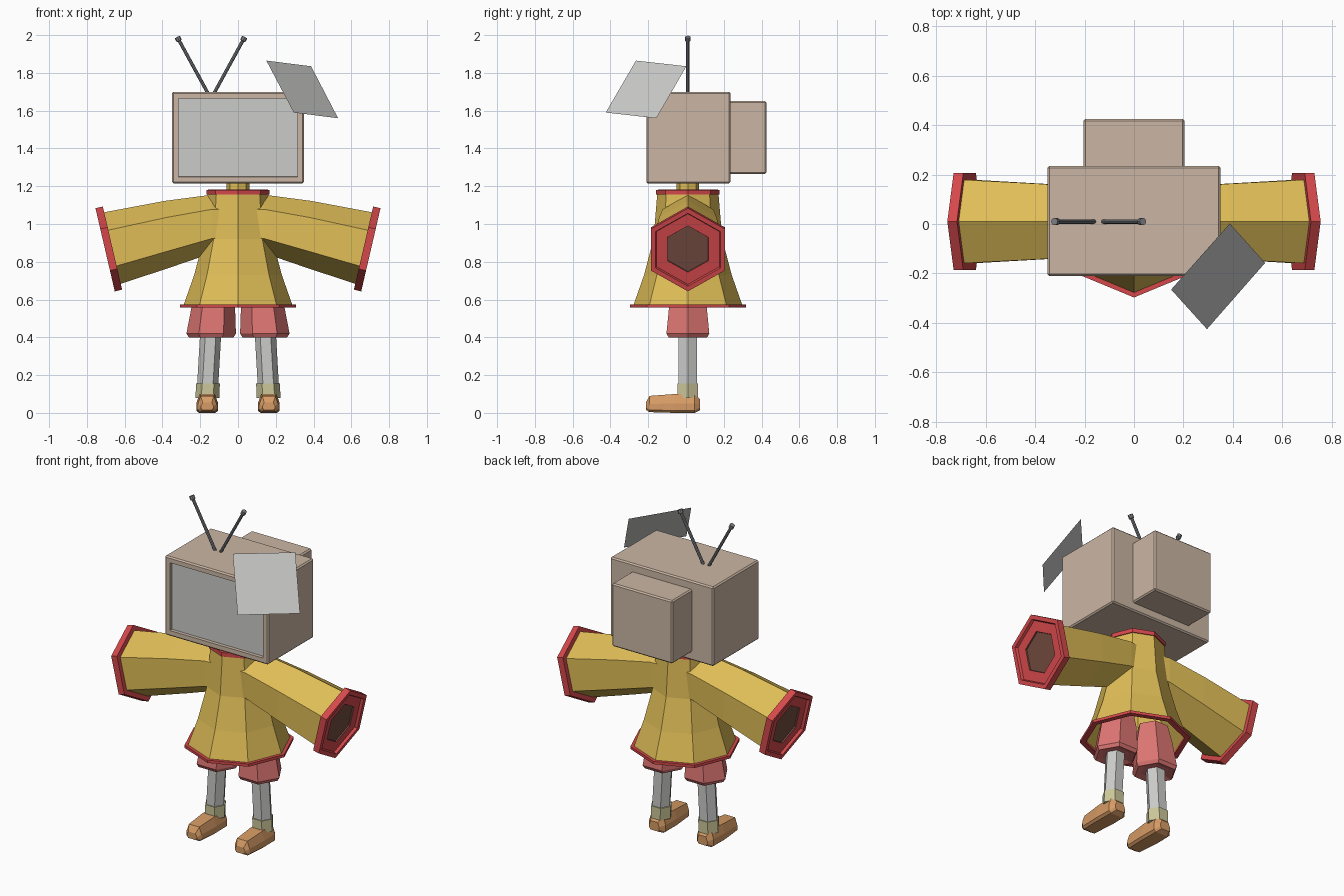
import bpy, bmesh, math
from mathutils import Vector

if "Cube" in bpy.data.objects:
    bpy.data.objects.remove(bpy.data.objects["Cube"])

CY = 0.01  # shared centre line in y


def material(name, r, g, b):
    m = bpy.data.materials.new(name)
    m.use_nodes = True
    m.diffuse_color = (r, g, b, 1)
    m.node_tree.nodes["Principled BSDF"].inputs["Base Color"].default_value = (r, g, b, 1)
    return m


YELLOW = material("coat yellow", 0.74, 0.51, 0.095)
RED = material("trim red", 0.66, 0.065, 0.07)
PINK = material("shorts pink", 0.72, 0.18, 0.17)
TAN = material("case tan", 0.60, 0.47, 0.37)
GREY = material("pale grey", 0.60, 0.60, 0.59)
METAL = material("metal grey", 0.21, 0.22, 0.24)
SOCK = material("sock cream", 0.60, 0.57, 0.32)
SHOE = material("shoe orange", 0.68, 0.33, 0.13)
BROWN = material("sleeve brown", 0.17, 0.07, 0.05)


def finish(name, bm, mats):
    bmesh.ops.recalc_face_normals(bm, faces=bm.faces)
    mesh = bpy.data.meshes.new(name)
    bm.to_mesh(mesh)
    bm.free()
    for m in mats:
        mesh.materials.append(m)
    ob = bpy.data.objects.new(name, mesh)
    bpy.context.collection.objects.link(ob)
    return ob


def ring(centre, radius, n, phase=0.0, u=(1, 0, 0), v=(0, 1, 0)):
    """Regular polygon in the plane of u and v."""
    c, u, v = Vector(centre), Vector(u), Vector(v)
    angles = [math.tau * i / n + phase for i in range(n)]
    return [c + radius * (math.cos(a) * u + math.sin(a) * v) for a in angles]


def loft(name, rings, mats, band=lambda i: 0):
    """Closed skin through the rings; band(i) picks the material of each strip."""
    bm = bmesh.new()
    loops = [[bm.verts.new(p) for p in r] for r in rings]
    n = len(loops[0])
    bm.faces.new(loops[0]).material_index = band(0)
    for i, (a, b) in enumerate(zip(loops, loops[1:])):
        for k in range(n):
            j = (k + 1) % n
            bm.faces.new((a[k], a[j], b[j], b[k])).material_index = band(i)
    bm.faces.new(loops[-1]).material_index = band(len(loops) - 1)
    return finish(name, bm, mats)


def turned(name, profile, n, mats, x=0.0, band=lambda i: 0):
    """Upright part from (radius, height) pairs."""
    return loft(name, [ring((x, CY, z), r, n) for r, z in profile], mats, band)


def box(name, low, high, mats, bevel=0.008):
    bm = bmesh.new()
    bmesh.ops.create_cube(bm, size=1)
    for v in bm.verts:
        v.co = [l + (c + 0.5) * (h - l) for c, l, h in zip(v.co, low, high)]
    bmesh.ops.bevel(bm, geom=bm.edges[:], offset=bevel, segments=1, affect='EDGES')
    return bm


# Television head with a sunken screen
bm = box("tv_case", (-0.35, -0.21, 1.215), (0.35, 0.235, 1.70), None)
front = min(bm.faces, key=lambda f: f.calc_center_median().y)
bmesh.ops.inset_region(bm, faces=[front], thickness=0.038)
bmesh.ops.inset_region(bm, faces=[front], thickness=0.001, depth=-0.02)
front.material_index = 1
finish("tv_case", bm, [TAN, GREY])
finish("tv_back", box("tv_back", (-0.205, 0.22, 1.265), (0.205, 0.425, 1.65), None), [TAN])

# Antennas with small tips
for side, x0, x1 in (("right", -0.158, -0.322), ("left", -0.128, 0.036)):
    a, b = Vector((x0, CY, 1.69)), Vector((x1, CY, 1.99))
    d = (b - a).normalized()
    u, v = Vector((0, 1, 0)), d.cross(Vector((0, 1, 0)))
    steps = [(a, 0.009), (b - d * 0.025, 0.009), (b - d * 0.022, 0.015), (b, 0.015)]
    loft(side + "_antenna", [ring(c, r, 8, 0, u, v) for c, r in steps], [METAL])

# Loose tilted glass sheet
bm = bmesh.new()
corners = ((0.15, -0.265, 1.865), (0.295, -0.425, 1.59), (0.53, -0.157, 1.56), (0.387, 0.002, 1.835))
bm.faces.new([bm.verts.new(c) for c in corners])
finish("glass_sheet", bm, [GREY])

# Coat body: hollow skirt below, solid chest above
turned("coat_body", [(0.13, 0.90), (0.185, 0.75), (0.28, 0.565), (0.29, 0.565), (0.232, 0.73),
                     (0.182, 0.92), (0.162, 1.16)], 8, [YELLOW])
turned("coat_collar", [(0.15, 1.155), (0.168, 1.155), (0.168, 1.18), (0.155, 1.182)], 8, [RED])
turned("neck", [(0.06, 1.15), (0.06, 1.22)], 8, [YELLOW])

# Hem: flat ring around the skirt bottom
bm = bmesh.new()
loops = [[bm.verts.new(p) for p in ring((0, CY, z), r, 8)]
         for r, z in ((0.275, 0.557), (0.307, 0.557), (0.307, 0.574), (0.275, 0.574))]
for i in range(4):
    a, b = loops[i], loops[(i + 1) % 4]
    for k in range(8):
        j = (k + 1) % 8
        bm.faces.new((a[k], a[j], b[j], b[k]))
finish("coat_hem", bm, [RED])

# Sleeves, cuffs, legs and shoes on both sides
for side, s in (("left", 1), ("right", -1)):
    across = (0, 1, 0)
    up = Vector((s * 0.226, 0, 0.974))
    out = Vector((s * 0.974, 0, -0.226))
    end = Vector((s * 0.684, CY, 0.868))

    def hexagon(c, r, v):
        return ring(c, r, 6, math.pi / 6, across, v)

    loft(side + "_sleeve", [hexagon((s * 0.05, CY, 1.005), 0.14, (0, 0, 1)),
                            hexagon((s * 0.14, CY, 1.0), 0.155, (0, 0, 1)),
                            hexagon((s * 0.37, CY, 0.947), 0.176, (s * 0.1, 0, 0.995)),
                            hexagon(end - out * 0.012, 0.195, up)], [YELLOW])

    # Cuff: outer rim, recessed face, dark opening
    cuff = [(-0.02, 0.185), (-0.02, 0.226), (0.02, 0.226), (0.02, 0.198),
            (0.004, 0.192), (0.004, 0.126), (-0.004, 0.124)]
    loft(side + "_cuff", [hexagon(end + out * t, r, up) for t, r in cuff],
         [RED, BROWN], lambda i: 1 if i >= 5 else 0)

    # Shorts leg with a turned-in bottom edge
    loft(side + "_shorts", [ring((s * x, CY, z), r, 6) for x, z, r in
                            ((0.125, 0.68, 0.09), (0.13, 0.57, 0.114), (0.142, 0.42, 0.131),
                             (0.142, 0.40, 0.118), (0.142, 0.41, 0.08))], [PINK])
    loft(side + "_leg", [ring((s * 0.143, CY, 0.45), 0.056, 6),
                         ring((s * 0.162, CY, 0.12), 0.056, 6)], [GREY])
    loft(side + "_sock", [ring((s * 0.159, CY, 0.155), 0.063, 6),
                          ring((s * 0.162, CY, 0.08), 0.063, 6)], [SOCK])

    # Shoe: cross-sections (y, half width, bottom, top) from toe to heel
    shoe = []
    for y, w, lo, hi in ((-0.213, 0.034, 0.016, 0.055), (-0.192, 0.050, 0.004, 0.09),
                         (-0.06, 0.058, 0.0, 0.1), (0.045, 0.056, 0.0, 0.102),
                         (0.075, 0.034, 0.015, 0.07)):
        mid = lo + (hi - lo) * 0.5
        outline = ((-0.75, lo), (0.75, lo), (1, lo + 0.012), (1, mid), (0.7, hi),
                   (-0.7, hi), (-1, mid), (-1, lo + 0.012))
        shoe.append([Vector((s * 0.163 + k * w, y, z)) for k, z in outline])
    loft(side + "_shoe", shoe, [SHOE])
